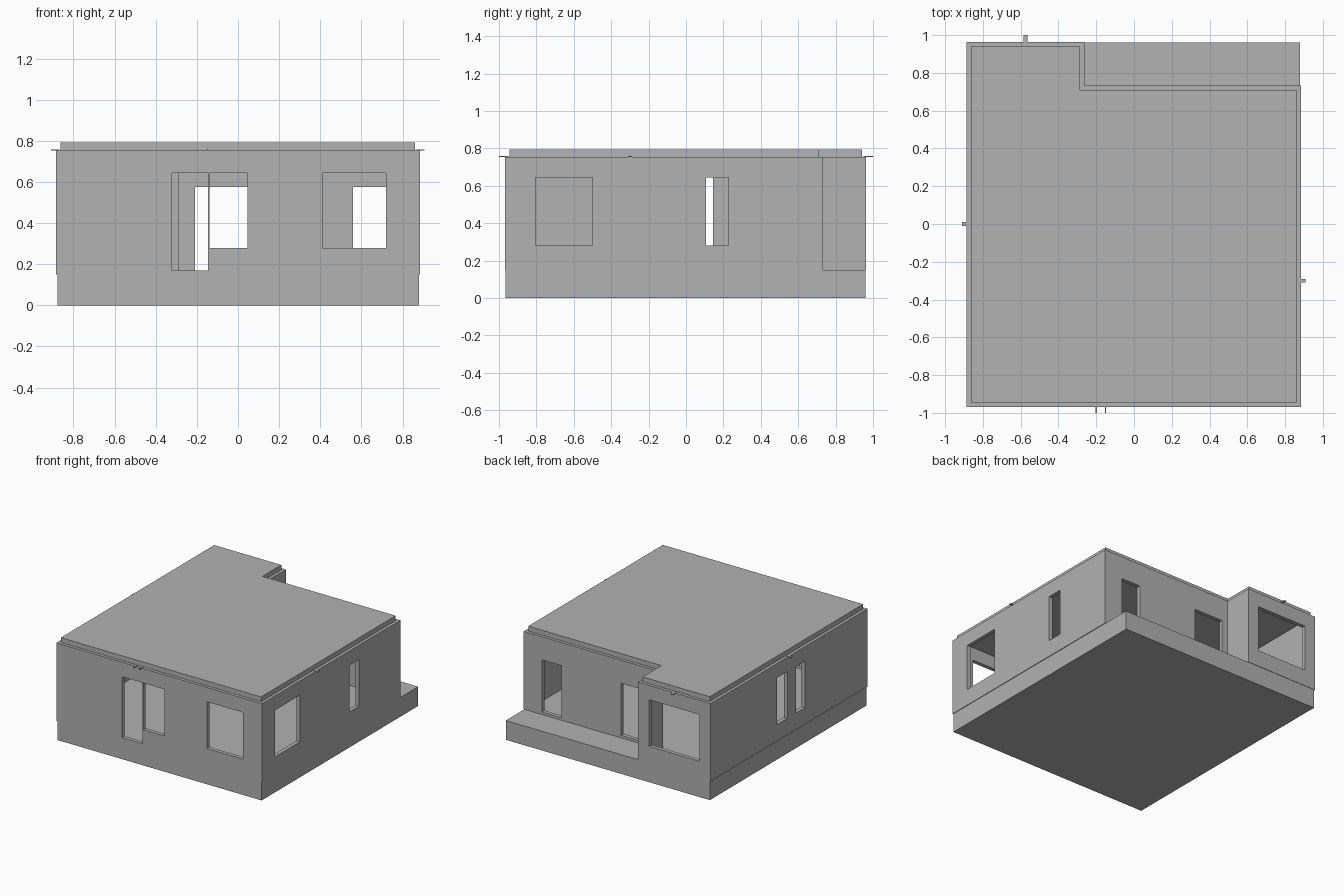
import bpy, bmesh

if "Cube" in bpy.data.objects:
    bpy.data.objects.remove(bpy.data.objects["Cube"])

grey = bpy.data.materials.new("plain_grey")
grey.use_nodes = True
grey.diffuse_color = (0.445, 0.445, 0.445, 1)
grey.node_tree.nodes["Principled BSDF"].inputs["Base Color"].default_value = grey.diffuse_color

X0, X1, Y0, Y1 = -0.886, 0.884, -0.968, 0.963   # outer wall faces
NX, NY = -0.262, 0.732                          # corner of the terrace notch
FLOOR, TOP, WALL = 0.15, 0.755, 0.03


def outline(d):
    """Plan of the house, moved inward by d."""
    return [(X0 + d, Y0 + d), (X1 - d, Y0 + d), (X1 - d, NY - d),
            (NX - d, NY - d), (NX - d, Y1 - d), (X0 + d, Y1 - d)]


def prism(name, points, z0, z1):
    bm = bmesh.new()
    face = bm.faces.new([bm.verts.new((x, y, z0)) for x, y in points])
    top = bmesh.ops.extrude_face_region(bm, geom=[face])["geom"]
    bmesh.ops.translate(bm, vec=(0, 0, z1 - z0),
                        verts=[g for g in top if isinstance(g, bmesh.types.BMVert)])
    bmesh.ops.recalc_face_normals(bm, faces=bm.faces)
    mesh = bpy.data.meshes.new(name)
    bm.to_mesh(mesh)
    bm.free()
    mesh.materials.append(grey)
    ob = bpy.data.objects.new(name, mesh)
    bpy.context.collection.objects.link(ob)
    return ob


def box(name, x0, x1, y0, y1, z0, z1):
    return prism(name, [(x0, y0), (x1, y0), (x1, y1), (x0, y1)], z0, z1)


def cut(target, cutter):
    cutter.hide_render = True
    mod = target.modifiers.new("cut", 'BOOLEAN')
    mod.operation, mod.solver, mod.object = 'DIFFERENCE', 'EXACT', cutter
    bpy.context.view_layer.objects.active = target
    bpy.ops.object.modifier_apply(modifier=mod.name)
    bpy.data.objects.remove(cutter)


# Floor slab with the terrace, and the roof slab
box("floor_slab", -0.877, 0.879, -0.965, 0.96, 0, FLOOR)
prism("roof_slab", outline(0.023), TOP - 0.01, 0.793)

# Hollow outer walls
walls = prism("outer_walls", outline(0), FLOOR, TOP)
cut(walls, prism("room_cutter", outline(WALL), FLOOR - 0.1, TOP + 0.1))

# Openings: wall axis, wall position, start, end, sill, head
SILL, STEP, HEAD, LOW = 0.28, 0.17, 0.643, 0.575
openings = [
    ("y", Y0, -0.32, -0.145, STEP, HEAD),   # front door
    ("y", Y0, -0.139, 0.046, SILL, HEAD),   # front windows
    ("y", Y0, 0.41, 0.72, SILL, HEAD),
    ("x", X1, -0.805, -0.5, SILL, HEAD),    # left side windows
    ("x", X1, 0.107, 0.227, SILL, HEAD),
    ("x", X0, 0.02, 0.145, SILL, HEAD),     # right side windows
    ("x", X0, -0.2, -0.085, SILL, HEAD),
    ("y", Y1, -0.79, -0.358, SILL, HEAD),   # back window
    ("y", NY, -0.21, 0.046, STEP, LOW),     # terrace doors
    ("y", NY, 0.56, 0.727, STEP, LOW),
]
for axis, at, a, b, z0, z1 in openings:
    span = (at - 0.07, at + 0.07)
    sides = (a, b) + span if axis == "y" else span + (a, b)
    cut(walls, box("opening_cutter", *sides, z0, z1))

# Small flat clips along the top edge of the walls
for name, x, y, w, d in [("front_clip_a", -0.2, -0.975, 0.006, 0.05),
                         ("front_clip_b", -0.15, -0.975, 0.006, 0.05),
                         ("back_clip", -0.575, 0.975, 0.02, 0.05),
                         ("left_clip", 0.888, -0.3, 0.04, 0.02),
                         ("right_clip", -0.89, 0, 0.04, 0.02)]:
    box(name, x - w / 2, x + w / 2, y - d / 2, y + d / 2, TOP - 0.002, TOP + 0.003)
